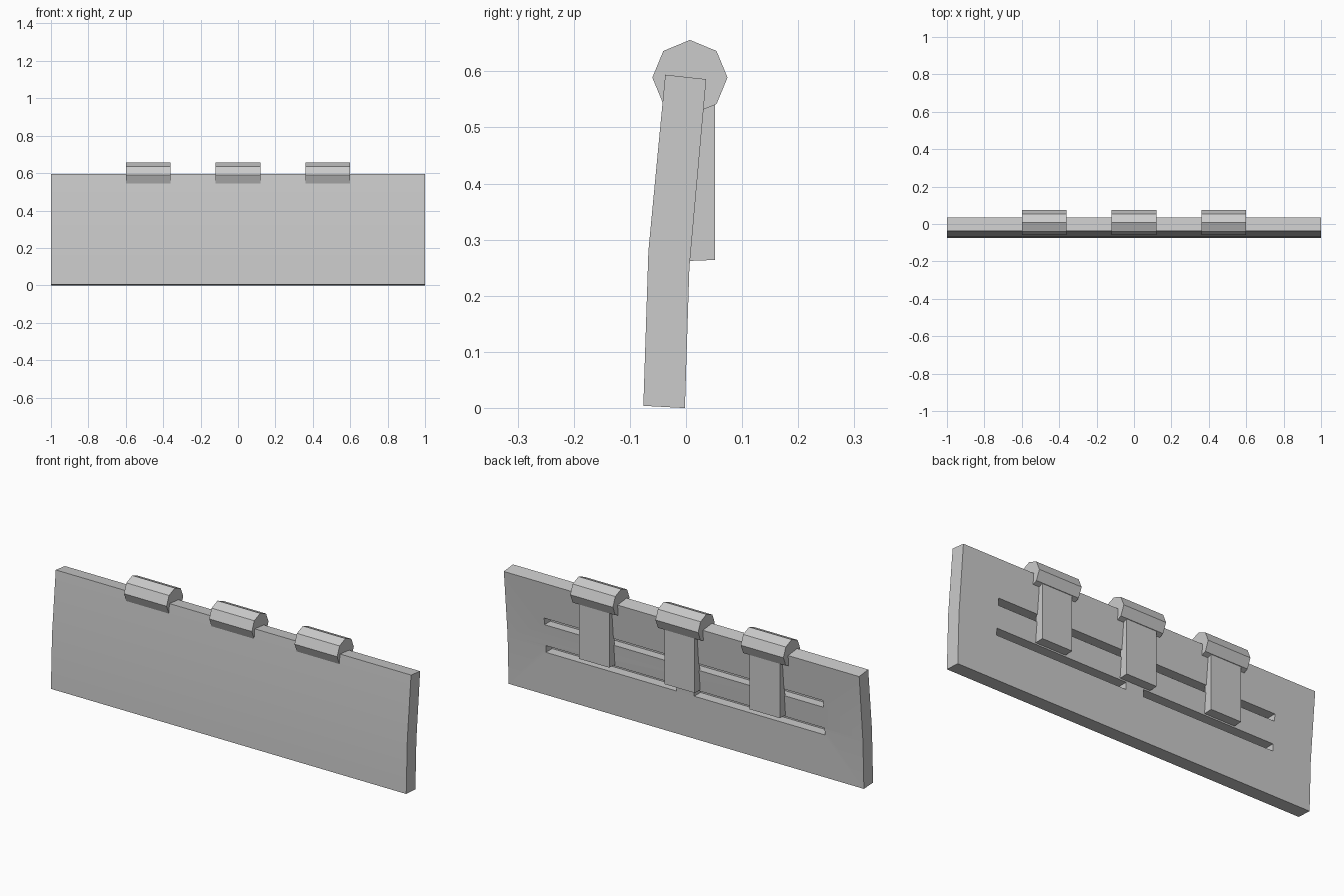
import bpy, bmesh, math

if "Cube" in bpy.data.objects:
    bpy.data.objects.remove(bpy.data.objects["Cube"])

grey = bpy.data.materials.new("plain_grey")
grey.diffuse_color = (0.6, 0.6, 0.6, 1)
grey.use_nodes = True
grey.node_tree.nodes["Principled BSDF"].inputs["Base Color"].default_value = grey.diffuse_color


def extrude_x(name, profile, x0, x1):
    """Extrude a closed (y, z) profile along x."""
    bm = bmesh.new()
    a = [bm.verts.new((x0, y, z)) for y, z in profile]
    b = [bm.verts.new((x1, y, z)) for y, z in profile]
    n = len(profile)
    bm.faces.new(a)
    bm.faces.new(b[::-1])
    for i in range(n):
        j = (i + 1) % n
        bm.faces.new((a[j], a[i], b[i], b[j]))
    bmesh.ops.recalc_face_normals(bm, faces=bm.faces)
    me = bpy.data.meshes.new(name)
    bm.to_mesh(me)
    bm.free()
    me.materials.append(grey)
    ob = bpy.data.objects.new(name, me)
    bpy.context.collection.objects.link(ob)
    return ob


def box_profile(y0, y1, z0, z1):
    return [(y0, z0), (y1, z0), (y1, z1), (y0, z1)]


# Slightly bent main panel
panel = extrude_x("panel", [(-0.076, 0.004), (-0.002, 0.0), (0.006, 0.25),
                            (0.036, 0.586), (-0.037, 0.594), (-0.067, 0.28)], -1, 1)

# Grooves in the back: one long upper, two lower with a gap in the middle
grooves = [(-0.785, 0.785, -0.03, 0.365, 0.40),
           (-0.785, -0.05, -0.045, 0.22, 0.255),
           (0.05, 0.785, -0.045, 0.22, 0.255)]
bpy.context.view_layer.objects.active = panel
for x0, x1, y0, z0, z1 in grooves:
    cutter = extrude_x("groove_cutter", box_profile(y0, 0.12, z0, z1), x0, x1)
    cutter.hide_render = True
    mod = panel.modifiers.new("groove", 'BOOLEAN')
    mod.operation = 'DIFFERENCE'
    mod.solver = 'EXACT'
    mod.object = cutter
    bpy.ops.object.modifier_apply(modifier=mod.name)
    bpy.data.objects.remove(cutter, do_unlink=True)

# Smooth the gentle bend, keep the corners sharp
bpy.ops.object.select_all(action='DESELECT')
panel.select_set(True)
bpy.ops.object.shade_smooth_by_angle(angle=math.radians(30))

# Three eight-sided hinge barrels on the top edge, each with a strap behind
octagon = [(0.007 + 0.067 * math.cos(i * math.pi / 4),
            0.589 + 0.067 * math.sin(i * math.pi / 4)) for i in range(8)]
strap = [(0.0, 0.262), (0.052, 0.264), (0.052, 0.56), (0.025, 0.56)]
for i, x in enumerate((-0.48, 0, 0.48), 1):
    extrude_x(f"hinge_barrel_{i}", octagon, x - 0.12, x + 0.12)
    extrude_x(f"hinge_strap_{i}", strap, x - 0.085, x + 0.085)
